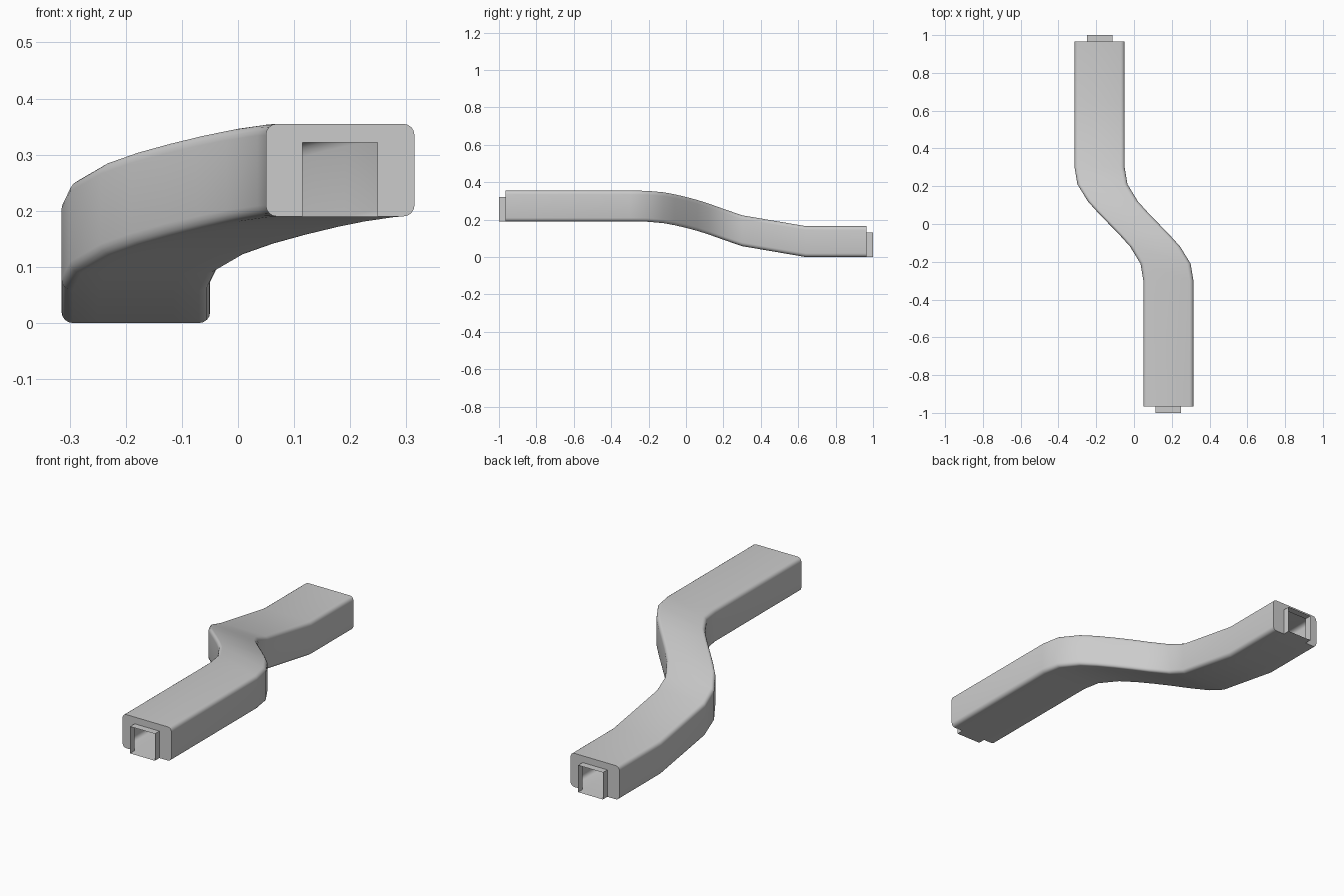
import bpy, bmesh, math

if "Cube" in bpy.data.objects:
    bpy.data.objects.remove(bpy.data.objects["Cube"])

W, H, R = 0.1325, 0.165, 0.02      # half width, height, corner radius
TW, TH, Y_END = 0.067, 0.132, 0.965  # tab half width, height, beam end

# Path of the underside: y, x, z
path = [(-Y_END, .182, .19), (-.30, .182, .19), (-.21, .167, .189),
        (-.12, .112, .181), (-.06, .058, .170), (0, 0, .156), (.06, -.058, .140),
        (.12, -.112, .121), (.21, -.167, .089), (.30, -.182, .058),
        (.64, -.182, 0), (Y_END, -.182, 0)]

# Rounded section, running from the tab's bottom right round to its bottom left
section = [(TW, 0)]
for cx, cz, start in [(W - R, R, -90), (W - R, H - R, 0),
                      (R - W, H - R, 90), (R - W, R, 180)]:
    for k in range(5):
        a = math.radians(start + k * 22.5)
        section.append((cx + R * math.cos(a), cz + R * math.sin(a)))
section.append((-TW, 0))

# Hollow curved beam
bm = bmesh.new()
rings = [[bm.verts.new((x + u, y, z + v)) for u, v in section] for y, x, z in path]
n = len(section)
for a, b in zip(rings, rings[1:]):
    for i in range(n):
        j = (i + 1) % n
        bm.faces.new((a[i], a[j], b[j], b[i]))

# End plates with an opening, each with a short projecting socket
for ring, (y, x, z), s in ((rings[0], path[0], -1), (rings[-1], path[-1], 1)):
    tl, tr = (bm.verts.new((x + u, y, z + TH)) for u in (-TW, TW))
    plate = ring + [tl, tr]
    bm.faces.new(plate if s < 0 else plate[::-1])
    inner = [ring[0], tr, tl, ring[-1]]
    outer = [bm.verts.new((v.co.x, s * 1.0, v.co.z)) for v in inner]
    for i in range(4):
        j = (i + 1) % 4
        f = [inner[i], outer[i], outer[j], inner[j]]
        bm.faces.new(f if s > 0 else f[::-1])

bm.normal_update()
mesh = bpy.data.meshes.new("curved_beam")
bm.to_mesh(mesh)
bm.free()
beam = bpy.data.objects.new("curved_beam", mesh)
bpy.context.collection.objects.link(beam)
bpy.context.view_layer.objects.active = beam
beam.select_set(True)
bpy.ops.object.shade_smooth_by_angle(angle=math.radians(35))
